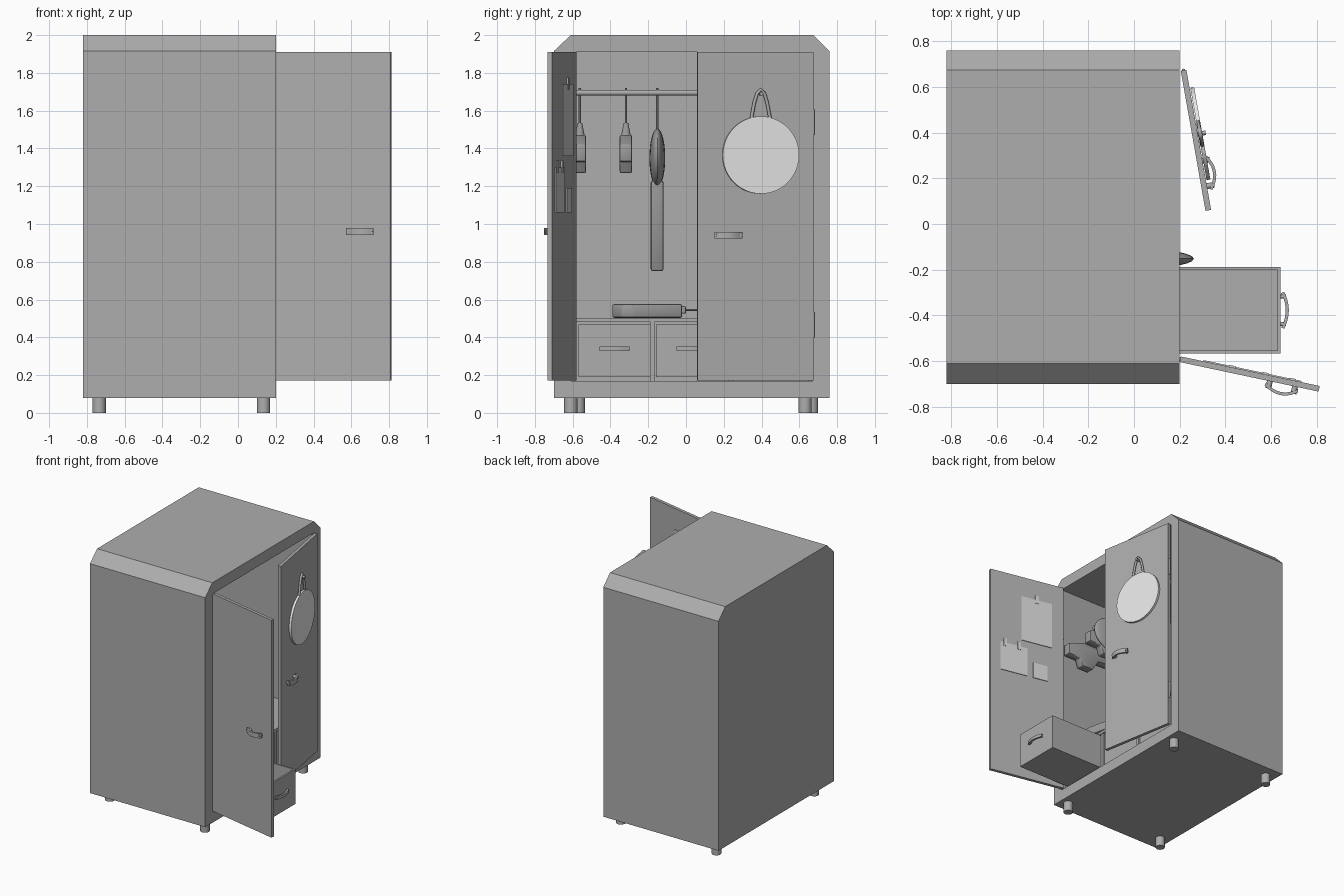
import bpy, bmesh, math
from mathutils import Matrix, Vector

cube = bpy.data.objects.get("Cube")
if cube:
    bpy.data.objects.remove(cube)


def material(name, v):
    m = bpy.data.materials.new(name)
    m.use_nodes = True
    m.diffuse_color = (v, v, v, 1)
    m.node_tree.nodes["Principled BSDF"].inputs["Base Color"].default_value = (v, v, v, 1)
    return m


GREY = material("cabinet grey", 0.42)
DARK = material("tool grey", 0.33)
PALE = material("pale disc", 0.8)
PAPER = material("paper", 0.64)
EYE = Matrix.Identity(4)
ALONG_X = Matrix(((0, 0, 1), (1, 0, 0), (0, 1, 0))).to_4x4()  # outline in y,z
ALONG_Y = Matrix.Rotation(math.radians(90), 4, 'X')           # outline in x,z


def finish(name, bm, mat, m=EYE, bevel=0, smooth=False):
    bmesh.ops.recalc_face_normals(bm, faces=bm.faces)
    if bevel:
        bmesh.ops.bevel(bm, geom=bm.edges[:], offset=bevel, segments=2, affect='EDGES', profile=0.5)
    bm.transform(m)
    me = bpy.data.meshes.new(name)
    bm.to_mesh(me)
    bm.free()
    me.materials.append(mat)
    ob = bpy.data.objects.new(name, me)
    bpy.context.collection.objects.link(ob)
    if smooth:
        bpy.ops.object.select_all(action='DESELECT')
        ob.select_set(True)
        bpy.context.view_layer.objects.active = ob
        bpy.ops.object.shade_smooth_by_angle(angle=math.radians(35))
    return ob


def prism(name, pts, lo, hi, mat, m=EYE, bevel=0, smooth=False):
    bm = bmesh.new()
    rings = [[bm.verts.new((a, b, h)) for a, b in pts] for h in (lo, hi)]
    n = len(pts)
    bm.faces.new(rings[0])
    bm.faces.new(rings[1])
    for i in range(n):
        j = (i + 1) % n
        bm.faces.new((rings[0][i], rings[0][j], rings[1][j], rings[1][i]))
    return finish(name, bm, mat, m, bevel, smooth)


def box(name, x, y, z, mat=GREY, m=EYE, bevel=0):
    pts = [(x[0], y[0]), (x[1], y[0]), (x[1], y[1]), (x[0], y[1])]
    return prism(name, pts, z[0], z[1], mat, m, bevel)


def rod(name, a, b, r, mat=GREY, m=EYE, r2=None, sides=20):
    a, b = Vector(a), Vector(b)
    bm = bmesh.new()
    bmesh.ops.create_cone(bm, cap_ends=True, segments=sides, radius1=r,
                          radius2=r if r2 is None else r2, depth=(b - a).length)
    turn = Vector((0, 0, 1)).rotation_difference(b - a).to_matrix().to_4x4()
    return finish(name, bm, mat, m @ Matrix.Translation((a + b) / 2) @ turn, smooth=True)


def handle(name, m, half, bow, height):
    # Bowed bar in local x, bulging to local +y, with two posts
    t = [i / 10 * 2 - 1 for i in range(11)]
    outer = [(half * s, bow * (1 - 0.55 * s * s)) for s in t]
    inner = [(half * 0.95 * s, bow * (1 - 0.55 * s * s) - 0.014) for s in reversed(t)]
    prism(name + "_bar", outer + inner, -height / 2, height / 2, GREY, m, smooth=True)
    for i, s in enumerate((-0.75, 0.75)):
        rod(f"{name}_post_{i}", (s * half, 0, 0), (s * half, bow * 0.65, 0), height * 0.35, GREY, m, sides=12)


# Hollow cabinet with sloped top edges
shell = [(-0.70, 0.08), (0.76, 0.08), (0.76, 1.915), (0.675, 2.0), (-0.61, 2.0), (-0.70, 1.915)]
cabinet = prism("cabinet", shell, -0.82, 0.2, GREY, ALONG_X)
cutter = box("opening_cutter", (-0.75, 0.4), (-0.61, 0.67), (0.17, 1.91))
cutter.hide_render = True
cut = cabinet.modifiers.new("opening", 'BOOLEAN')
cut.operation = 'DIFFERENCE'
cut.solver = 'EXACT'
cut.object = cutter
bpy.context.view_layer.objects.active = cabinet
bpy.ops.object.modifier_apply(modifier=cut.name)
bpy.data.objects.remove(cutter)

# Feet
for i, (x, y) in enumerate(((0.135, -0.61), (0.135, 0.63), (-0.735, -0.57), (-0.735, 0.665))):
    rod(f"foot_{i}", (x, y, 0), (x, y, 0.085), 0.035)

# Doors: local x runs along the door, out is its outer side
left = Matrix.Translation((0.205, -0.58, 0)) @ Matrix.Rotation(math.radians(-12), 4, 'Z')
right = Matrix.Translation((0.205, 0.67, 0)) @ Matrix.Rotation(math.radians(-80), 4, 'Z')
for name, m, out, hz in (("left_door", left, -1, 0.96), ("right_door", right, 1, 0.94)):
    box(name, (0, 0.622), sorted((0, out * 0.025)), (0.172, 1.91), GREY, m)
    spin = EYE if out > 0 else Matrix.Rotation(math.pi, 4, 'Z')
    handle(name + "_handle", m @ Matrix.Translation((0.46, out * 0.025, hz)) @ spin, 0.075, 0.05, 0.036)
    for i, z in enumerate((0.4, 1.47)):
        rod(f"{name}_hinge_{i}", (0, out * 0.012, z), (0, out * 0.012, z + 0.135), 0.008, GREY, m, sides=12)

# Round disc hung by a strap from a peg on the right door
rod("hanging_disc", (0.285, 0.028, 1.365), (0.285, 0.045, 1.365), 0.205, PALE, right, sides=48)
rod("disc_peg", (0.285, 0.02, 1.69), (0.285, 0.06, 1.69), 0.01, GREY, right, sides=12)
strap = [(-0.05, 1.56), (-0.035, 1.64), (-0.02, 1.69), (0, 1.712), (0.02, 1.69), (0.035, 1.64), (0.05, 1.56)]
curve = bpy.data.curves.new("disc_strap", 'CURVE')
curve.dimensions = '3D'
curve.bevel_depth = 0.009
curve.bevel_resolution = 2
line = curve.splines.new('POLY')
line.points.add(len(strap) - 1)
for p, (x, z) in zip(line.points, strap):
    p.co = (0.285 + x, 0.036, z, 1)
curve.materials.append(GREY)
strap_ob = bpy.data.objects.new("disc_strap", curve)
strap_ob.matrix_world = right
bpy.context.collection.objects.link(strap_ob)

# Notes taped inside the left door
notes = (((0.10, 0.36), (1.36, 1.74), (0.23,)),
         ((0.31, 0.54), (1.06, 1.30), (0.38, 0.50)),
         ((0.14, 0.26), (1.06, 1.19), ()))
for i, (x, z, tapes) in enumerate(notes):
    box(f"note_{i}", x, (0, 0.005), z, PAPER, left)
    for j, t in enumerate(tapes):
        box(f"note_tape_{i}_{j}", (t - 0.014, t + 0.014), (0, 0.008), (z[1] - 0.03, z[1] + 0.035), PAPER, left)

# Drawer unit: shelf, uprights and three open-topped drawers
box("shelf", (-0.75, 0.17), (-0.61, 0.67), (0.48, 0.50))
for i, y in enumerate((-0.597, -0.178, 0.237, 0.657)):
    box(f"drawer_upright_{i}", (-0.75, 0.165), (y - 0.011, y + 0.011), (0.17, 0.48))
for i, (yc, front) in enumerate(((-0.378, 0.642), (0.03, 0.155), (0.447, 0.155))):
    lo, hi, back = yc - 0.19, yc + 0.19, front - 0.82
    n = f"drawer_{i}"
    box(n + "_front", (front - 0.013, front), (lo, hi), (0.192, 0.468))
    box(n + "_back", (back, back + 0.013), (lo, hi), (0.192, 0.468))
    box(n + "_floor", (back, front), (lo, hi), (0.19, 0.205))
    for side, y in (("a", lo), ("b", hi - 0.013)):
        box(f"{n}_side_{side}", (back, front), (y, y + 0.013), (0.192, 0.468))
    turn = Matrix.Rotation(math.radians(-90), 4, 'Z')
    handle(n + "_handle", Matrix.Translation((front, yc, 0.34)) @ turn, 0.08, 0.036, 0.024)

# Hanging rail
RX = -0.12
rod("hanging_rail", (RX, -0.61, 1.695), (RX, 0.67, 1.695), 0.015)

# Two short tools with a drooping grip, hung on wires
tool = [(-0.42, 1.38), (-0.10, 1.36), (-0.04, 1.27), (0.06, 1.27), (0.08, 1.33),
        (0.19, 1.33), (0.19, 1.42), (0.05, 1.47), (-0.42, 1.47)]
for i, y in enumerate((-0.562, -0.318)):
    prism(f"short_tool_{i}", tool, -y - 0.033, -y + 0.033, DARK, ALONG_Y, bevel=0.008, smooth=True)
    rod(f"short_tool_neck_{i}", (RX, y, 1.465), (RX, y, 1.535), 0.026, DARK, r2=0.012)
    rod(f"short_tool_wire_{i}", (RX, y, 1.53), (RX, y, 1.72), 0.006, sides=8)

# Long tool: rounded head and straight body
bm = bmesh.new()
bmesh.ops.create_uvsphere(bm, u_segments=24, v_segments=14, radius=1)
finish("long_tool_head", bm, DARK, Matrix.Translation((0.03, -0.152, 1.35))
       @ Matrix.Diagonal((0.232, 0.042, 0.155, 1)), smooth=True)
prism("long_tool_body", [(-0.14, 1.23), (0.12, 1.23), (0.06, 0.75), (-0.08, 0.75)],
      0.119, 0.187, DARK, ALONG_Y, bevel=0.012, smooth=True)
rod("long_tool_wire", (RX, -0.152, 1.42), (RX, -0.152, 1.72), 0.006, sides=8)

# Flat device lying on the shelf
case = [(-0.2, -0.39), (0.13, -0.39), (0.2, -0.34), (0.2, -0.28), (0.14, -0.02), (-0.2, -0.02)]
prism("shelf_device", case, 0.503, 0.577, DARK, bevel=0.012, smooth=True)
box("device_plug", (0.03, 0.09), (-0.07, 0.0), (0.525, 0.565), DARK, bevel=0.008)
rod("device_cable", (0.06, -0.01, 0.545), (0.06, 0.16, 0.545), 0.006, DARK, sides=8)
